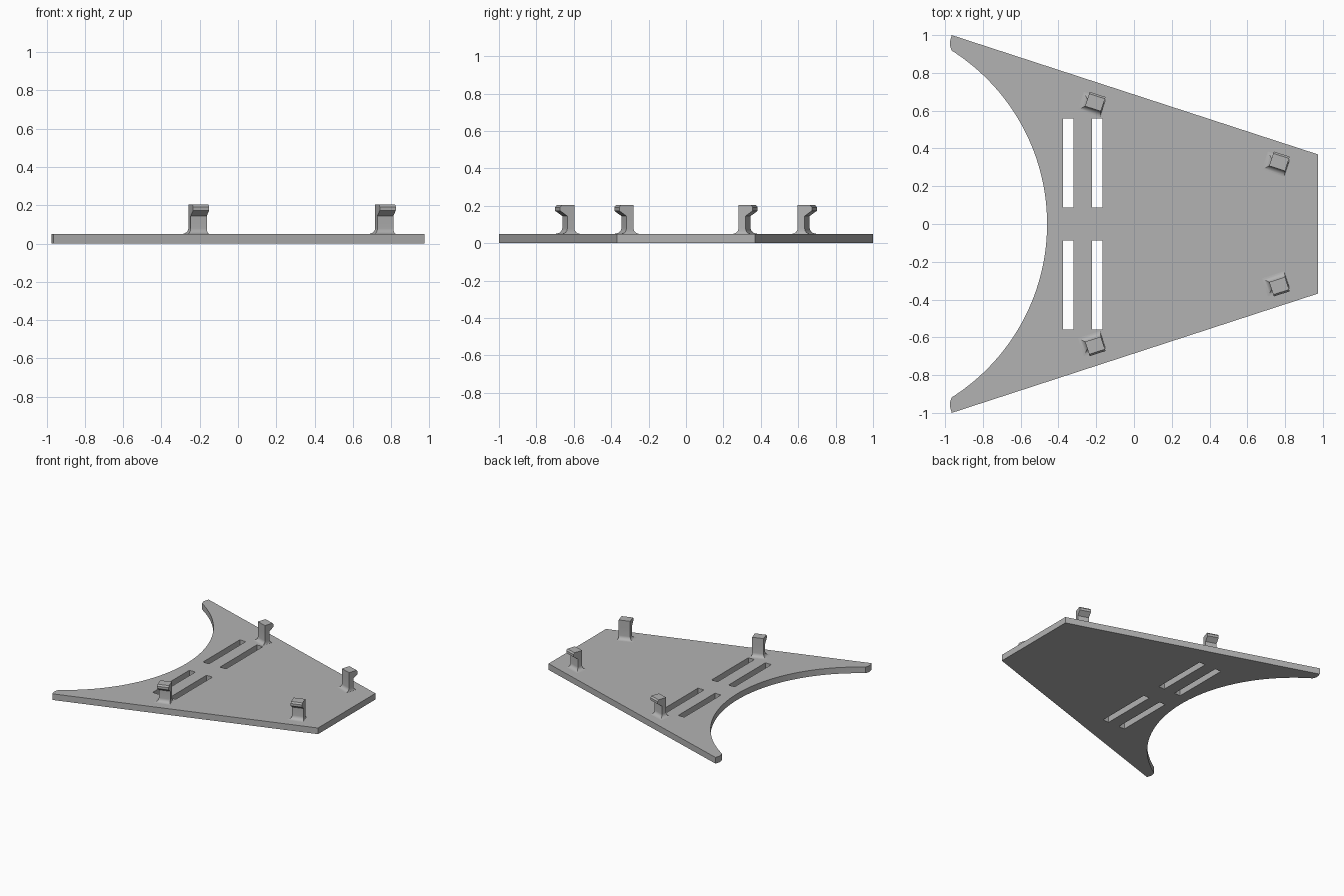
import bpy, bmesh
from math import sin, cos, pi, asin, atan2

cube = bpy.data.objects.get("Cube")
if cube:
    bpy.data.objects.remove(cube, do_unlink=True)

grey = bpy.data.materials.new("plain grey")
grey.use_nodes = True
colour = (0.45, 0.45, 0.45, 1)
grey.diffuse_color = colour
grey.node_tree.nodes["Principled BSDF"].inputs["Base Color"].default_value = colour

THICK = 0.05


def finish(bm, name):
    bmesh.ops.recalc_face_normals(bm, faces=bm.faces)
    mesh = bpy.data.meshes.new(name)
    bm.to_mesh(mesh)
    bm.free()
    mesh.materials.append(grey)
    obj = bpy.data.objects.new(name, mesh)
    bpy.context.collection.objects.link(obj)
    bpy.ops.object.select_all(action='DESELECT')
    obj.select_set(True)
    bpy.context.view_layer.objects.active = obj
    bpy.ops.object.shade_smooth_by_angle(angle=pi / 7)
    return obj


# Plate outline: tapered sides, concave circular end, rounded horn tips
RADIUS, APEX, HORN_Y = 1.087, -0.46, 0.905
tip = [(-0.965, 0.918), (-0.975, 0.945), (-0.974, 0.968), (-0.965, 1.0)]
sweep = asin(HORN_Y / RADIUS)
arc = []
for i in range(49):
    a = sweep * (i / 24 - 1)
    arc.append((APEX - RADIUS + RADIUS * cos(a), RADIUS * sin(a)))
lower_tip = [(x, -y) for x, y in reversed(tip)]
outline = [(0.975, -0.368)] + lower_tip + arc + tip + [(0.975, 0.368)]

# Four long slots
loops = [outline]
for x in (-0.348, -0.195):
    for side in (-1, 1):
        a, b = side * 0.087, side * 0.558
        loops.append([(x - 0.027, a), (x + 0.027, a), (x + 0.027, b), (x - 0.027, b)])

bm = bmesh.new()
for loop in loops:
    verts = [bm.verts.new((x, y, 0)) for x, y in loop]
    for i, v in enumerate(verts):
        bm.edges.new((verts[i - 1], v))
bmesh.ops.triangle_fill(bm, use_beauty=True, use_dissolve=False, edges=bm.edges[:])
top = bmesh.ops.extrude_face_region(bm, geom=bm.faces[:])["geom"]
bmesh.ops.translate(bm, vec=(0, 0, THICK),
                    verts=[g for g in top if isinstance(g, bmesh.types.BMVert)])
finish(bm, "base_plate")


# Clip: stacked rectangular rings, u points outward and v runs along the edge
def clip(name, x, y, side):
    half, inner, stem = 0.044, -0.04, 0.0
    rings = []
    for i in range(7):
        a = pi / 2 * i / 6
        flare = 0.03 * (1 - sin(a))
        z = THICK + 0.03 * (1 - cos(a))
        rings.append((z, inner - flare, stem + flare, -half - flare, half + 0.2 * flare))
    for z, reach in ((0.145, stem), (0.173, 0.04), (0.192, 0.04), (0.204, 0.03)):
        rings.append((z, inner, reach, -half, half))

    turn = atan2(0.63, 1.945)
    c, s = cos(turn), sin(turn)
    bm = bmesh.new()
    previous = None
    for z, u0, u1, v0, v1 in rings:
        ring = [bm.verts.new((x + v * c + u * s, side * (y + u * c - v * s), z))
                for u, v in ((u0, v0), (u1, v0), (u1, v1), (u0, v1))]
        if previous:
            for i in range(4):
                bm.faces.new((previous[i - 1], previous[i], ring[i], ring[i - 1]))
        else:
            bm.faces.new(ring)
        previous = ring
    bm.faces.new(previous)
    finish(bm, name)


for label, side in (("right", -1), ("left", 1)):
    for place, x, y in (("wide_end", -0.205, 0.648), ("narrow_end", 0.77, 0.332)):
        clip(f"{place}_clip_{label}", x, y, side)
